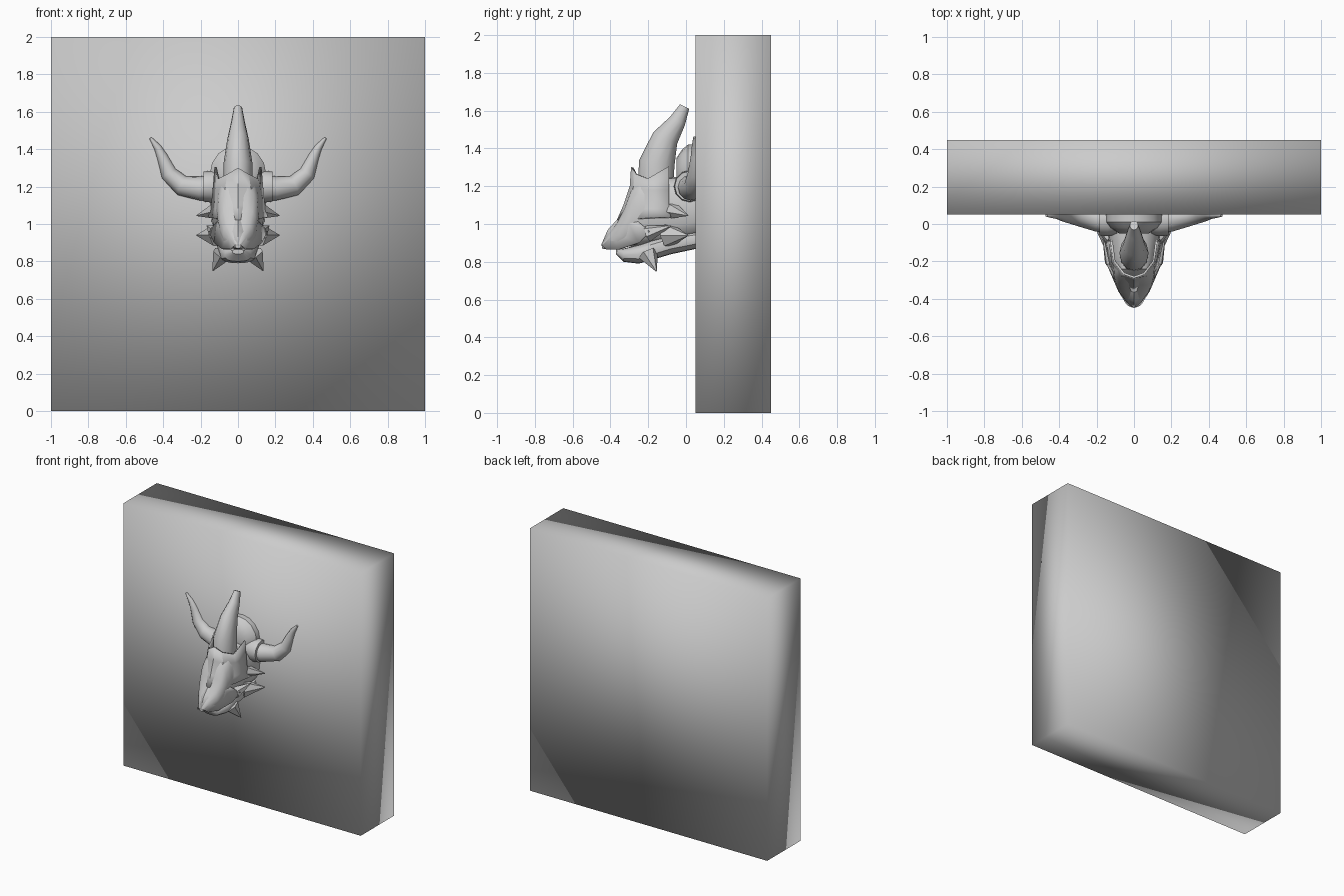
import bpy, bmesh, math
from mathutils import Vector as V

if "Cube" in bpy.data.objects:
    bpy.data.objects.remove(bpy.data.objects["Cube"])

stone = bpy.data.materials.new("grey stone")
stone.diffuse_color = (0.6, 0.6, 0.6, 1)
stone.use_nodes = True
stone.node_tree.nodes["Principled BSDF"].inputs["Base Color"].default_value = stone.diffuse_color


def finish(name, bm, angle=35):
    bmesh.ops.recalc_face_normals(bm, faces=bm.faces)
    me = bpy.data.meshes.new(name)
    bm.to_mesh(me)
    bm.free()
    me.materials.append(stone)
    ob = bpy.data.objects.new(name, me)
    bpy.context.collection.objects.link(ob)
    bpy.ops.object.select_all(action='DESELECT')
    ob.select_set(True)
    bpy.context.view_layer.objects.active = ob
    bpy.ops.object.shade_smooth_by_angle(angle=math.radians(angle))
    return ob


def loft(name, rings, angle=35):
    """Skin a list of point rings and cap both ends."""
    bm = bmesh.new()
    vs = [[bm.verts.new(p) for p in r] for r in rings]
    n = len(rings[0])
    for a, b in zip(vs, vs[1:]):
        for i in range(n):
            j = (i + 1) % n
            bm.faces.new((a[i], a[j], b[j], b[i]))
    bm.faces.new(vs[0])
    bm.faces.new(vs[-1])
    return finish(name, bm, angle)


def body(name, sections, n=16, power=0.75):
    """Rounded sections along y: (y, bottom z, top z, half width)."""
    rings = []
    for y, lo, hi, w in sections:
        ring = []
        for i in range(n):
            t = 2 * math.pi * i / n
            c, s = math.cos(t), math.sin(t)
            ring.append((w * math.copysign(abs(c) ** power, c), y,
                         (lo + hi) / 2 + (hi - lo) / 2 * math.copysign(abs(s) ** power, s)))
        rings.append(ring)
    return loft(name, rings)


def horn(name, path, ref, flat=1.0, n=12):
    """Tapered tube: path of (x, y, z, radius); flat scales the radius along ref."""
    pts = [V(p[:3]) for p in path]
    rings = []
    for i, p in enumerate(path):
        t = (pts[min(i + 1, len(pts) - 1)] - pts[max(i - 1, 0)]).normalized()
        v = t.cross(ref).normalized()
        u = v.cross(t)
        rings.append([pts[i] + p[3] * (flat * u * math.cos(a) + v * math.sin(a))
                      for a in (2 * math.pi * k / n for k in range(n))])
    return loft(name, rings, 50)


def plate(name, rows):
    """Mirrored scale plate: every row runs from the centre line outwards."""
    bm = bmesh.new()
    grid = []
    for r in rows:
        full = [(-x, y, z) for x, y, z in reversed(r[1:])] + list(r)
        grid.append([bm.verts.new(p) for p in full])
    for a, b in zip(grid, grid[1:]):
        for i in range(len(a) - 1):
            bm.faces.new((a[i], a[i + 1], b[i + 1], b[i]))
    ob = finish(name, bm)
    mod = ob.modifiers.new("thickness", 'SOLIDIFY')
    mod.thickness = 0.012
    mod.offset = 0


# Wall block
bm = bmesh.new()
bmesh.ops.create_cube(bm, size=1)
for v in bm.verts:
    v.co = (v.co.x * 2, v.co.y * 0.4 + 0.25, v.co.z * 2 + 1)
finish("wall_block", bm, 180)

# Skull and lower jaw
body("skull", [(0.06, .93, 1.25, .15), (-.06, .90, 1.25, .14), (-.16, .89, 1.25, .125),
               (-.24, .88, 1.25, .115), (-.285, .88, 1.20, .11), (-.325, .88, 1.09, .10),
               (-.365, .87, 1.01, .08), (-.41, .865, .95, .045), (-.445, .87, .895, .015)])
body("lower_jaw", [(0.06, .87, .97, .12), (-.08, .84, .95, .115), (-.18, .81, .92, .105),
                   (-.25, .79, .89, .095), (-.33, .80, .87, .07), (-.37, .84, .865, .03)])

# Overlapping plates on the forehead and snout
plate("forehead_plate", [
    [(0, -.285, 1.30), (.055, -.265, 1.265), (.105, -.20, 1.24), (.12, -.09, 1.305)],
    [(0, -.292, 1.20), (.065, -.275, 1.19), (.115, -.20, 1.18), (.13, -.09, 1.18)],
    [(0, -.325, 1.10), (.065, -.30, 1.09), (.115, -.21, 1.08), (.14, -.09, 1.08)],
    [(0, -.360, 1.02), (.07, -.325, 1.02), (.125, -.22, 1.03), (.155, -.08, 1.035)]])
plate("snout_plate", [
    [(0, -.444, .885), (.025, -.435, .88), (.04, -.42, .865)],
    [(0, -.41, .965), (.055, -.38, .95), (.08, -.355, .865)],
    [(0, -.36, 1.02), (.10, -.30, 1.00), (.125, -.25, .90)],
    [(0, -.34, 1.035), (.11, -.25, 1.01), (.15, -.19, .96)]])

# Centre horn
horn("centre_horn", [(0, -.16, 1.20, .095), (0, -.155, 1.32, .095), (0, -.11, 1.455, .07),
                     (0, -.045, 1.545, .045), (0, -.007, 1.622, .027)], V((1, 0, 0)), 0.82)

# Rounded crest behind the horn
crest = [(-.05, .08), (-.02, .125), (.01, .15), (.06, .15)]
loft("rear_crest", [[(r * math.cos(a), y, 1.27 + r * math.sin(a))
                     for a in (2 * math.pi * i / 16 for i in range(16))] for y, r in crest])

SPIKES = {  # base, tip, base radius
    "upper_cheek_spike": ((.12, -.07, 1.07), (.22, .01, 1.045), .045),
    "lower_cheek_spike": ((.11, -.09, .94), (.22, .01, .94), .065),
    "cheek_fin": ((.115, -.20, .95), (.165, -.08, .99), .045),
    "jaw_spike": ((.085, -.20, .84), (.135, -.157, .75), .055),
}
for side, s in (("left", -1), ("right", 1)):
    # Side horn with a collar at the root
    horn(side + "_collar", [(s * .09, .02, 1.20, .075), (s * .14, .02, 1.20, .085),
                            (s * .185, .02, 1.20, .08)], V((0, 1, 0)))
    horn(side + "_horn", [(s * .12, .02, 1.20, .07), (s * .20, .025, 1.19, .065),
                          (s * .30, .045, 1.205, .055), (s * .37, .055, 1.27, .045),
                          (s * .405, .055, 1.36, .03), (s * .43, .05, 1.41, .02),
                          (s * .468, .045, 1.46, .007)], V((0, 1, 0)))
    # Face spikes
    for name, (b, t, r) in SPIKES.items():
        horn(side + "_" + name, [(s * b[0], b[1], b[2], r), (s * t[0], t[1], t[2], .003)],
             V((0, 1, 0)), n=6)
